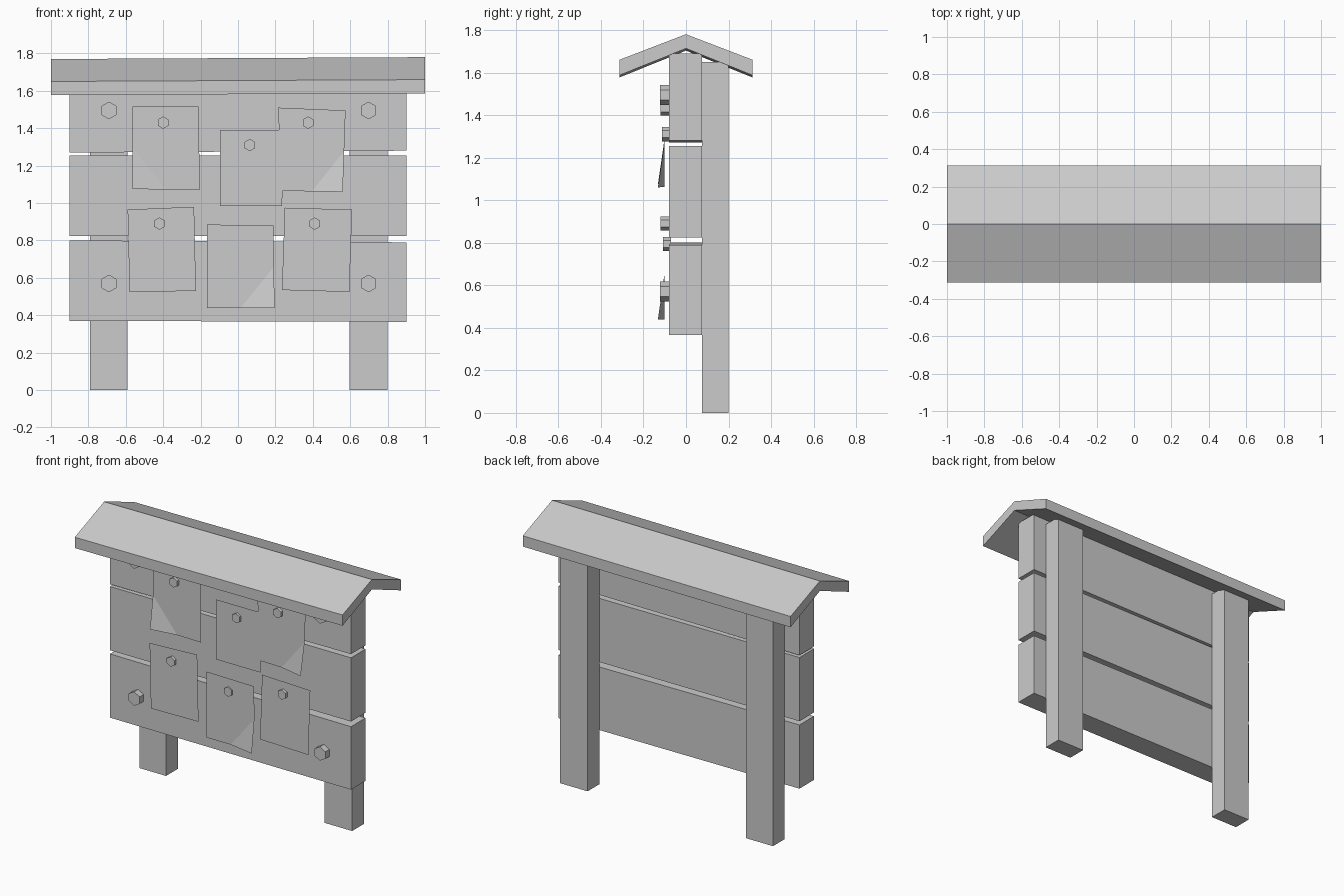
import bpy, bmesh, math
from mathutils import Matrix

if "Cube" in bpy.data.objects:
    bpy.data.objects.remove(bpy.data.objects["Cube"], do_unlink=True)

grey = bpy.data.materials.new("plain_grey")
grey.use_nodes = True
COLOUR = (0.6, 0.6, 0.6, 1)
grey.diffuse_color = COLOUR
grey.node_tree.nodes["Principled BSDF"].inputs["Base Color"].default_value = COLOUR


def finish(name, bm):
    mesh = bpy.data.meshes.new(name)
    bm.to_mesh(mesh)
    bm.free()
    mesh.materials.append(grey)
    obj = bpy.data.objects.new(name, mesh)
    bpy.context.collection.objects.link(obj)
    return obj


def extrude_profile(name, left, right):
    """Solid between two matching outlines of (x, y, z) points."""
    bm = bmesh.new()
    a = [bm.verts.new(p) for p in left]
    b = [bm.verts.new(p) for p in right]
    bm.faces.new(a)
    bm.faces.new(b[::-1])
    for i in range(len(a)):
        j = (i + 1) % len(a)
        bm.faces.new((a[j], a[i], b[i], b[j]))
    bmesh.ops.recalc_face_normals(bm, faces=bm.faces)
    return finish(name, bm)


def board(name, x0, x1, y0, y1, left_z, right_z):
    """Box whose bottom and top heights may differ at the two ends."""
    ends = []
    for x, (lo, hi) in ((x0, left_z), (x1, right_z)):
        ends.append([(x, y0, lo), (x, y1, lo), (x, y1, hi), (x, y0, hi)])
    return extrude_profile(name, *ends)


def bolt(name, x, z, radius, front, back=-0.07):
    """Hexagonal head with a point at the top."""
    bm = bmesh.new()
    turn = Matrix.Rotation(math.pi / 2, 4, 'X') @ Matrix.Rotation(math.pi / 2, 4, 'Z')
    place = Matrix.Translation((x, (front + back) / 2, z)) @ turn
    bmesh.ops.create_cone(bm, cap_ends=True, segments=6, radius1=radius,
                          radius2=radius, depth=back - front, matrix=place)
    # make sure a corner points upward
    if max(v.co.z for v in bm.verts) < z + radius * 0.95:
        bmesh.ops.rotate(bm, verts=bm.verts, cent=(x, 0, z),
                         matrix=Matrix.Rotation(math.pi / 6, 3, 'Y'))
    return finish(name, bm)


def notice(name, y, corners, curl=None):
    """Thin sheet from TL, TR, BR, BL; one lower corner may bend forward."""
    bm = bmesh.new()
    tl, tr, br, bl = [bm.verts.new((x, y, z)) for x, z in corners]
    if curl is None:
        bm.faces.new((tl, bl, br, tr))
    else:
        tip, upper, other = (br, tr, bl) if curl == "right" else (bl, tl, br)
        side = bm.verts.new(tip.co.lerp(upper.co, 0.5))
        foot = bm.verts.new(tip.co.lerp(other.co, 0.5))
        tip.co.y -= 0.032
        if curl == "right":
            bm.faces.new((tl, bl, foot, side, tr))
            bm.faces.new((side, foot, tip))
        else:
            bm.faces.new((tl, side, foot, br, tr))
            bm.faces.new((side, tip, foot))
    return finish(name, bm)


# Posts
board("right_post", -0.79, -0.59, 0.075, 0.2, (0, 1.65), (0, 1.65))
board("left_post", 0.595, 0.8, 0.075, 0.2, (0, 1.65), (0, 1.65))

# Backing planks
planks = {
    "lower_plank": ((0.37, 0.8), (0.365, 0.79)),
    "middle_plank": ((0.825, 1.255), (0.825, 1.255)),
    "upper_plank": ((1.27, 1.69), (1.28, 1.69)),
}
for name, (left_z, right_z) in planks.items():
    board(name, -0.9, 0.9, -0.08, 0.075, left_z, right_z)

# Gabled roof, very slightly tilted
gable = [(-0.313, 1.582), (0, 1.708), (0.313, 1.582),
         (0.313, 1.655), (0, 1.775), (-0.313, 1.655)]
extrude_profile("roof", [(-1, y, z - 0.005) for y, z in gable],
                [(1, y, z + 0.005) for y, z in gable])

# Pinned notices
notice("upper_right_notice", -0.1,
       [(-0.565, 1.515), (-0.21, 1.515), (-0.205, 1.07), (-0.565, 1.075)], "left")
notice("upper_middle_notice", -0.098,
       [(-0.095, 1.39), (0.25, 1.39), (0.235, 0.985), (-0.095, 0.985)])
notice("upper_left_notice", -0.1,
       [(0.215, 1.51), (0.575, 1.495), (0.56, 1.06), (0.23, 1.065)], "right")
notice("lower_right_notice", -0.1,
       [(-0.59, 0.965), (-0.235, 0.98), (-0.225, 0.53), (-0.58, 0.525)])
notice("lower_middle_notice", -0.1,
       [(-0.165, 0.885), (0.19, 0.88), (0.195, 0.44), (-0.165, 0.44)], "right")
notice("lower_left_notice", -0.1,
       [(0.25, 0.975), (0.61, 0.965), (0.595, 0.525), (0.235, 0.535)])

# Pins through the notices
pins = [(-0.4, 1.43, -0.12), (0.063, 1.31, -0.113), (0.375, 1.43, -0.12),
        (-0.42, 0.89, -0.12), (0.0, 0.795, -0.108), (0.41, 0.89, -0.12)]
for i, (x, z, front) in enumerate(pins):
    bolt(f"pin_{i + 1}", x, z, 0.033, front)

# Corner bolts
for side, x in (("right", -0.69), ("left", 0.698)):
    for level, z in (("lower", 0.57), ("upper", 1.495)):
        bolt(f"{level}_{side}_bolt", x, z, 0.047, -0.123)
